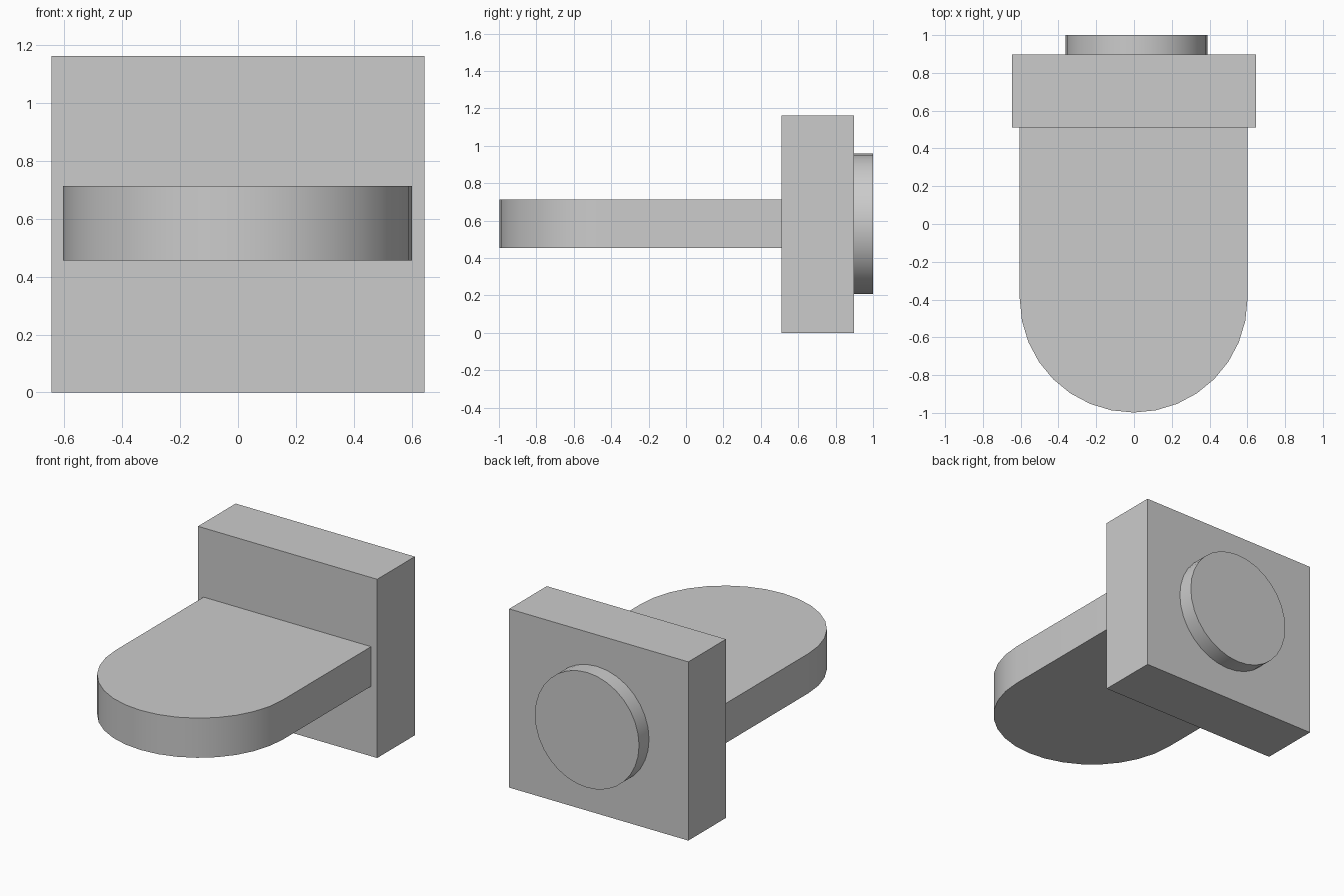
import bpy, bmesh, math
from mathutils import Vector

if "Cube" in bpy.data.objects:
    bpy.data.objects.remove(bpy.data.objects["Cube"], do_unlink=True)

grey = bpy.data.materials.new("plain_grey")
grey.use_nodes = True
colour = (0.6, 0.6, 0.6, 1)
grey.diffuse_color = colour
grey.node_tree.nodes["Principled BSDF"].inputs["Base Color"].default_value = colour


def extrude_profile(name, points, direction):
    """Extrude a closed flat outline into a solid with smooth curved sides."""
    bm = bmesh.new()
    face = bm.faces.new([bm.verts.new(p) for p in points])
    new = bmesh.ops.extrude_face_region(bm, geom=[face])["geom"]
    verts = [v for v in new if isinstance(v, bmesh.types.BMVert)]
    bmesh.ops.translate(bm, verts=verts, vec=Vector(direction))
    bmesh.ops.recalc_face_normals(bm, faces=bm.faces)
    mesh = bpy.data.meshes.new(name)
    bm.to_mesh(mesh)
    bm.free()
    mesh.materials.append(grey)
    obj = bpy.data.objects.new(name, mesh)
    bpy.context.collection.objects.link(obj)
    bpy.ops.object.select_all(action='DESELECT')
    obj.select_set(True)
    bpy.context.view_layer.objects.active = obj
    bpy.ops.object.shade_smooth_by_angle(angle=math.radians(30))
    return obj


def arc(radius, start, end, steps):
    for i in range(steps + 1):
        a = math.radians(start + (end - start) * i / steps)
        yield radius * math.cos(a), radius * math.sin(a)


# Upright square block
w, front, back, height = 0.645, 0.51, 0.897, 1.163
extrude_profile("back_block",
                [(-w, front, 0), (w, front, 0), (w, back, 0), (-w, back, 0)],
                (0, 0, height))

# Horizontal slab with a half-round front end
r, bottom, top = 0.603, 0.455, 0.713
outline = [(x - 0.002, y - 0.395, bottom) for x, y in arc(r, 180, 360, 16)]
outline += [(r - 0.002, front, bottom), (-r - 0.002, front, bottom)]
extrude_profile("round_ended_slab", outline, (0, 0, top - bottom))

# Shallow round boss on the back
ring = list(arc(0.375, 0, 360, 32))[:-1]
extrude_profile("rear_disc", [(x + 0.013, back, z + 0.583) for x, z in ring],
                (0, 1 - back, 0))
